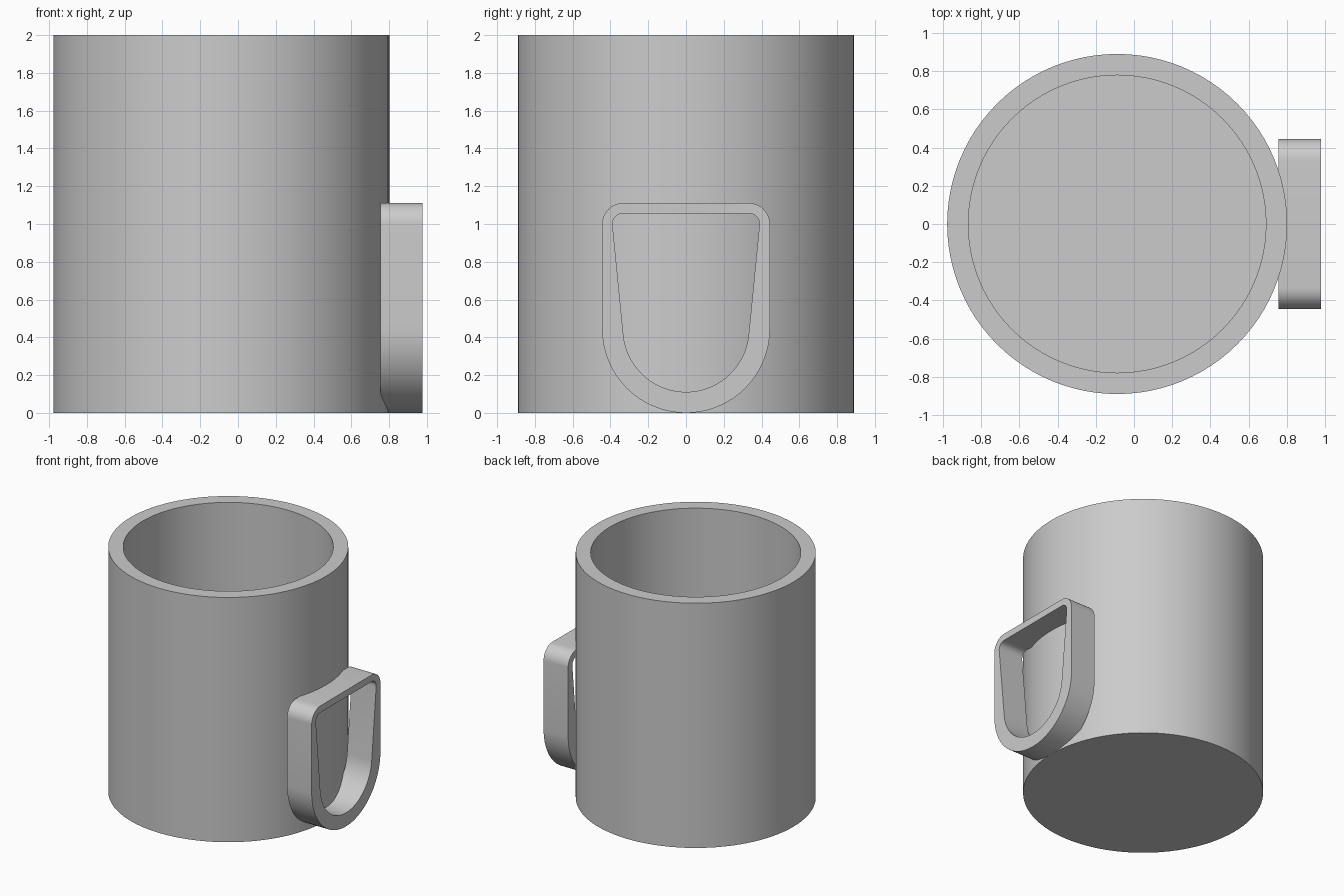
import bpy, bmesh
from math import sin, cos, pi, radians
from mathutils import Vector

cube = bpy.data.objects.get("Cube")
if cube:
    bpy.data.objects.remove(cube, do_unlink=True)

grey = bpy.data.materials.new("plain grey")
grey.use_nodes = True
colour = (0.6, 0.6, 0.6, 1)
grey.diffuse_color = colour
grey.node_tree.nodes["Principled BSDF"].inputs["Base Color"].default_value = colour


def finish(bm, name):
    """Turn a bmesh into a smooth-shaded object with sharp edges kept."""
    bmesh.ops.remove_doubles(bm, verts=bm.verts[:], dist=0.0001)
    bmesh.ops.recalc_face_normals(bm, faces=bm.faces[:])
    mesh = bpy.data.meshes.new(name)
    bm.to_mesh(mesh)
    bm.free()
    mesh.materials.append(grey)
    obj = bpy.data.objects.new(name, mesh)
    bpy.context.collection.objects.link(obj)
    bpy.ops.object.select_all(action="DESELECT")
    obj.select_set(True)
    bpy.context.view_layer.objects.active = obj
    bpy.ops.object.shade_smooth_by_angle(angle=radians(30))
    return obj


def arc(cy, cz, radius, start, end, steps):
    return [(cy + radius * cos(radians(start + (end - start) * i / steps)),
             cz + radius * sin(radians(start + (end - start) * i / steps)))
            for i in range(steps + 1)]


def handle_outline(corner_radius, bottom_radius, tilt):
    """Rounded top corners and a round bottom, with sides leaning by tilt."""
    return (arc(0.333, 1.0, corner_radius, -tilt, 90, 10)
            + arc(-0.333, 1.0, corner_radius, 90, 180 + tilt, 10)
            + arc(0, 0.444, bottom_radius, 180 + tilt, 360 - tilt, 48))


# Cup: wall, rim, cavity and floor turned from one profile
R, r, floor = 0.889, 0.778, 0.111
bm = bmesh.new()
profile = [bm.verts.new(p) for p in
           [(0, 0, 0), (R, 0, 0), (R, 0, 2), (r, 0, 2), (r, 0, floor), (0, 0, floor)]]
edges = [bm.edges.new(pair) for pair in zip(profile, profile[1:])]
bmesh.ops.spin(bm, geom=profile + edges, cent=(0, 0, 0), axis=(0, 0, 1),
               angle=2 * pi, steps=96)
cup = finish(bm, "cup")
cup.location.x = -0.088

# Handle: flat-sided loop standing against the right of the wall
back, front = 0.755, 0.977
outer = handle_outline(0.111, 0.444, 0)
inner = handle_outline(0.056, 0.333, 5.5)
bm = bmesh.new()
rings = [[bm.verts.new(Vector((x, y, z))) for y, z in outline]
         for outline, x in [(outer, back), (outer, front), (inner, front), (inner, back)]]
count = len(outer)
for k in range(4):
    a, b = rings[k], rings[(k + 1) % 4]
    for i in range(count):
        j = (i + 1) % count
        bm.faces.new((a[i], a[j], b[j], b[i]))
finish(bm, "handle")
